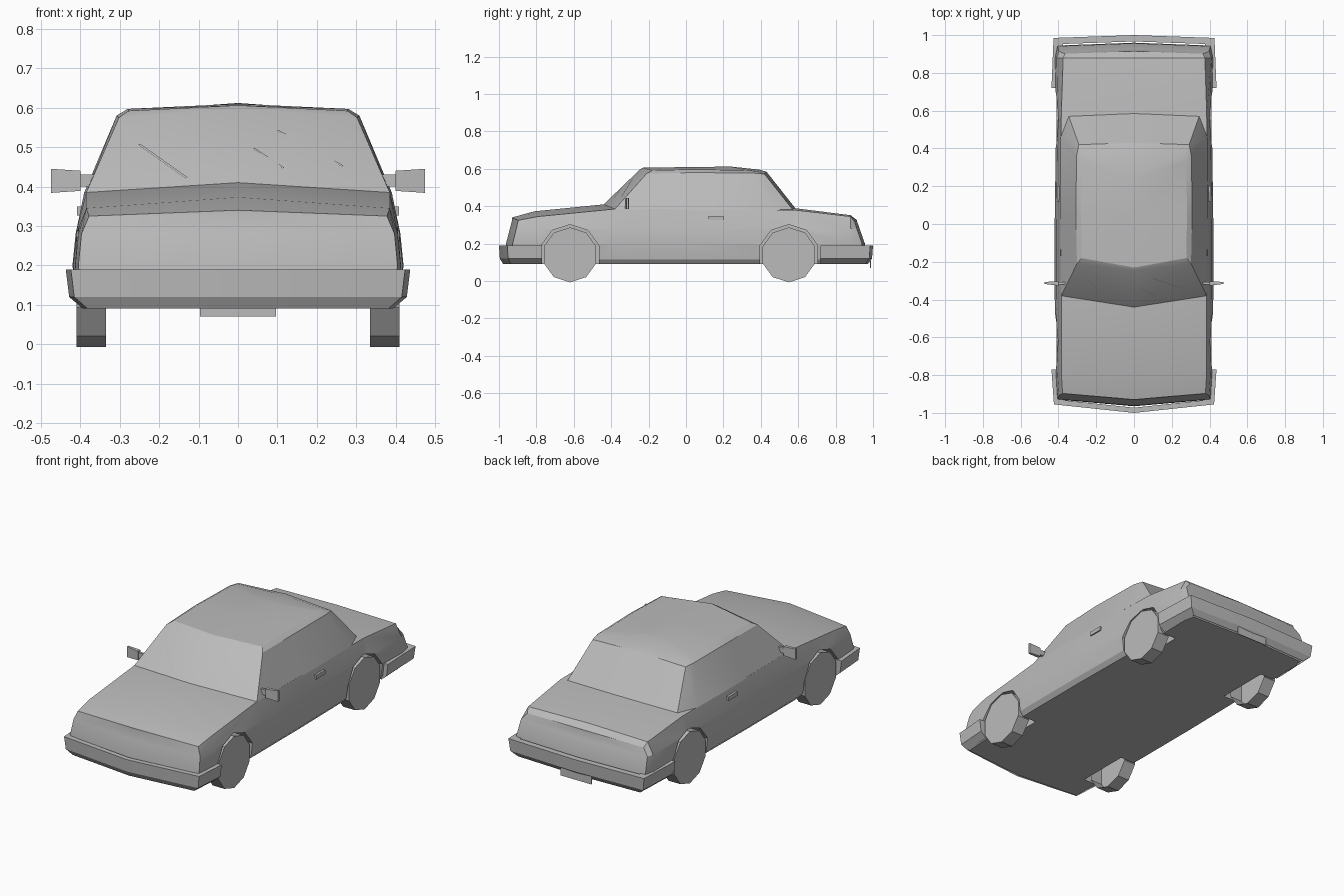
import bpy
import bmesh
import math
from mathutils import Matrix, Vector
from mathutils.bvhtree import BVHTree

if "Cube" in bpy.data.objects:
    bpy.data.objects.remove(bpy.data.objects["Cube"], do_unlink=True)

paint = bpy.data.materials.new("plain grey")
paint.use_nodes = True
paint.diffuse_color = (.5, .5, .5, 1)
paint.node_tree.nodes["Principled BSDF"].inputs["Base Color"].default_value = paint.diffuse_color


def finish(name, bm, smooth=True):
    """Turn a bmesh into a painted object with sharp edges kept."""
    bmesh.ops.recalc_face_normals(bm, faces=bm.faces)
    mesh = bpy.data.meshes.new(name)
    bm.to_mesh(mesh)
    bm.free()
    mesh.materials.append(paint)
    obj = bpy.data.objects.new(name, mesh)
    bpy.context.collection.objects.link(obj)
    bpy.ops.object.select_all(action="DESELECT")
    obj.select_set(True)
    bpy.context.view_layer.objects.active = obj
    if smooth:
        bpy.ops.object.shade_smooth_by_angle(angle=math.radians(25))
    return obj


def mirror_x(bm):
    geom = bm.verts[:] + bm.edges[:] + bm.faces[:]
    bmesh.ops.mirror(bm, geom=geom, axis="X", merge_dist=.0005)


def add_row(bm, points):
    return [bm.verts.new(p) for p in points]


def bridge(bm, rows):
    for a, b in zip(rows, rows[1:]):
        for i in range(len(a) - 1):
            bm.faces.new((a[i], a[i + 1], b[i + 1], b[i]))


def add_box(bm, low, high):
    low, high = Vector(low), Vector(high)
    place = Matrix.Translation((low + high) / 2) @ Matrix.Diagonal((*(high - low), 1))
    bmesh.ops.create_cube(bm, size=1, matrix=place)


def add_drum(bm, x_in, x_out, y, radius, caps=True):
    """Ten-sided drum lying along x, with a flat at the bottom."""
    turn = Matrix.Rotation(math.pi / 2, 4, "Y") @ Matrix.Rotation(math.radians(18), 4, "Z")
    place = Matrix.Translation(((x_in + x_out) / 2, y, axle_z)) @ turn
    return bmesh.ops.create_cone(bm, cap_ends=caps, segments=10, radius1=radius, radius2=radius,
                                 depth=abs(x_out - x_in), matrix=place)["verts"]


# Lower body: half sections lofted along the length, then mirrored
def section(y_low, y_top, sweep, x_top, z_edge, z_mid, waist):
    def place(x, z):
        rise = min(max((z - .19) / (z_edge - .19), 0), 1)
        return Vector((x, y_low + (y_top - y_low) * rise + sweep * x / .4, z))
    return [place(*p) for p in ((0, .09), (waist - .03, .09), (waist - .01, .115), (waist, .2),
                                (waist - .008, .28), (x_top, z_edge), (0, z_mid))]


stations = [
    (-.965, -.93, .035, .378, .325, .34, .405),
    (-.82, -.81, .02, .385, .345, .373, .413),
    (-.44, -.44, .06, .385, .385, .41, .42),
    (0, 0, 0, .39, .385, .41, .42),
    (.58, .58, 0, .385, .38, .39, .412),
    (.88, .88, 0, .375, .345, .352, .418),
    (.96, .915, -.015, .365, .318, .325, .405),
]
bm = bmesh.new()
rows = [add_row(bm, section(*s)) for s in stations]
bridge(bm, rows)
for row, station in ((rows[0], stations[0]), (rows[-1], stations[-1])):
    # end panel with a centre column so that the nose is pointed in plan
    centre = [row[0]]
    for v in row[1:-1]:
        centre.append(bm.verts.new((0, v.co.y - station[2] * v.co.x / .4, v.co.z)))
    centre.append(row[-1])
    for i in range(len(row) - 1):
        corners = [row[i], row[i + 1], centre[i + 1], centre[i]]
        unique = list(dict.fromkeys(corners))
        if len(unique) > 2:
            bm.faces.new(unique)
bmesh.ops.remove_doubles(bm, verts=bm.verts, dist=.0005)
mirror_x(bm)
body = finish("lower_body", bm)

# Wheel arches cut from the lower body
axle_z = .14
axles = (-.62, .55)
bm = bmesh.new()
for side in (1, -1):
    for y in axles:
        add_drum(bm, side * .3, side * .5, y, .162)
cutter = finish("arch_cutter", bm, smooth=False)
cutter.hide_render = True
cut = body.modifiers.new("arches", "BOOLEAN")
cut.operation = "DIFFERENCE"
cut.solver = "EXACT"
cut.object = cutter
bpy.context.view_layer.objects.active = body
bpy.ops.object.modifier_apply(modifier=cut.name)
bpy.data.objects.remove(cutter, do_unlink=True)

# Cabin: belt, eave and roof outlines from windscreen centre to rear centre
bm = bmesh.new()
belt = add_row(bm, ((0, -.44, .41), (.385, -.38, .385), (.392, .05, .38),
                    (.388, .46, .38), (.345, .57, .383), (0, .585, .389)))
eave = add_row(bm, ((0, -.245, .598), (.302, -.21, .575), (.308, .05, .58),
                    (.304, .36, .577), (.292, .42, .572), (0, .43, .585)))
roof = add_row(bm, ((0, -.23, .606), (.278, -.18, .592), (.28, .05, .597),
                    (.278, .33, .592), (.27, .385, .587), (0, .39, .596)))
ridge = add_row(bm, ((0, .05, .61), (0, .24, .612)))
bridge(bm, (belt, eave, roof))
for face in ((roof[0], roof[1], roof[2], ridge[0]), (ridge[0], roof[2], roof[3], ridge[1]),
             (ridge[1], roof[3], roof[4], roof[5])):
    bm.faces.new(face)
mirror_x(bm)
bmesh.ops.recalc_face_normals(bm, faces=bm.faces)
cabin_tree = BVHTree.FromBMesh(bm)
finish("cabin", bm)


# Bumpers: a half path in plan, stepped inwards over several heights
def bumper(name, path, y_end):
    bm = bmesh.new()
    rows = []
    for z, inset in ((.19, .12), (.19, 0), (.12, .02), (.09, .1)):
        rows.append(add_row(bm, [(x * (1 - inset), y_end + (y - y_end) * (1 - inset), z)
                                 for x, y in path]))
    bridge(bm, rows)
    bm.faces.new([row[-1] for row in rows])
    mirror_x(bm)
    finish(name, bm)


bumper("front_bumper", ((0, -1), (.424, -.955), (.437, -.77)), -.77)
bumper("rear_bumper", ((0, 1), (.426, .985), (.437, .72)), .72)

# Wheels: drums left open on the inner side
for label, y in zip(("front", "rear"), axles):
    for side_name, side in (("left", 1), ("right", -1)):
        bm = bmesh.new()
        add_drum(bm, side * .335, side * .41, y, .147)
        bm.faces.ensure_lookup_table()
        inner = min(bm.faces, key=lambda f: side * f.calc_center_median().x)
        bmesh.ops.delete(bm, geom=[inner], context="FACES_ONLY")
        finish(f"{label}_{side_name}_wheel", bm)

# Door mirrors: short arm and flat tapered head
bm = bmesh.new()
add_box(bm, (.36, -.32, .4), (.402, -.306, .43))
add_box(bm, (.4, -.326, .384), (.474, -.304, .445))
for v in bm.verts:
    if v.co.x > .47:
        v.co.y = -.312 + (v.co.y + .315) * .5
    elif v.co.z > .44 or v.co.z < .39:
        v.co.z += .005 if v.co.z < .4 else -.005
mirror_x(bm)
finish("door_mirrors", bm, smooth=False)

# Door handles
bm = bmesh.new()
add_box(bm, (.395, .12, .326), (.408, .2, .349))
mirror_x(bm)
finish("door_handles", bm, smooth=False)

# Number plate hung below the rear bumper
bm = bmesh.new()
add_box(bm, (-.097, .983, .07), (.097, .988, .15))
finish("rear_plate", bm, smooth=False)


# Glint strips laid on the glass
def glints(name, lines, origin, direction, to_point):
    bm = bmesh.new()
    for x1, h1, x2, h2 in lines:
        ends = []
        for x, h in ((x1, h1), (x2, h2)):
            hit, normal, _, _ = cabin_tree.ray_cast(to_point(x, h, origin), direction)
            if hit:
                ends.append(hit + normal * .003)
        if len(ends) == 2:
            a, b = ends
            across = (b - a).cross(normal).normalized() * .003
            bm.faces.new(add_row(bm, (a - across, b - across, b + across, a + across)))
    finish(name, bm, smooth=False)


glints("windscreen_glints", ((-.25, .505, -.13, .42), (.1, .54, .265, .45), (.04, .495, .115, .445)),
       -2, Vector((0, 1, 0)), lambda x, h, far: Vector((x, far, h)))
glints("rear_window_glints", ((-.17, .48, -.1, .52), (.08, .49, .12, .52), (.16, .49, .26, .53)),
       2, Vector((0, 0, -1)), lambda x, h, far: Vector((x, h, far)))
